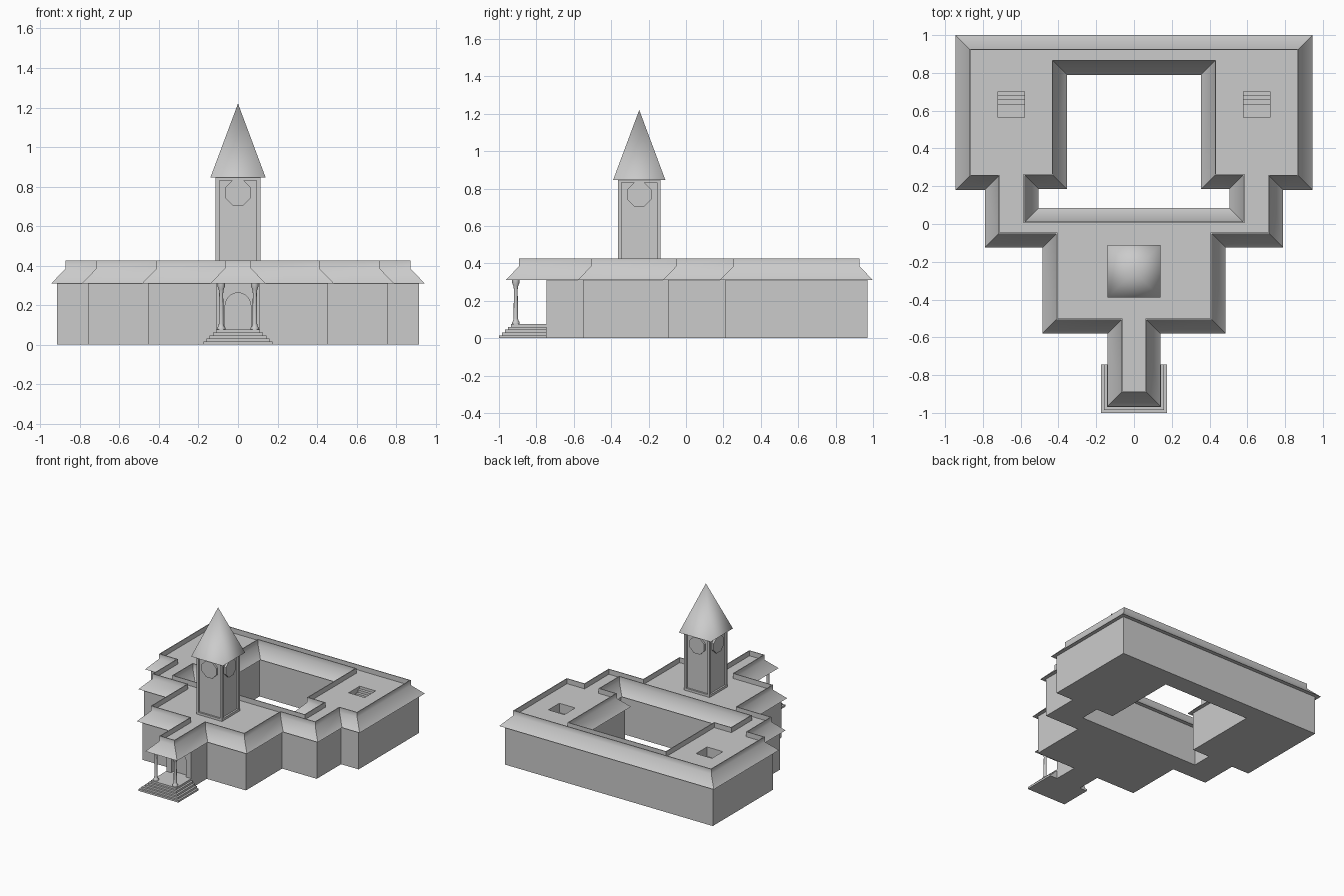
import bpy, bmesh
from math import sin, cos, pi, radians
from mathutils import Matrix, Vector

if "Cube" in bpy.data.objects:
    bpy.data.objects.remove(bpy.data.objects["Cube"])


def finish(name, bm, smooth=None):
    bmesh.ops.recalc_face_normals(bm, faces=bm.faces)
    me = bpy.data.meshes.new(name)
    bm.to_mesh(me)
    bm.free()
    ob = bpy.data.objects.new(name, me)
    bpy.context.collection.objects.link(ob)
    if smooth:
        bpy.ops.object.select_all(action='DESELECT')
        ob.select_set(True)
        bpy.context.view_layer.objects.active = ob
        bpy.ops.object.shade_smooth_by_angle(angle=radians(smooth))
    return ob


def mirrored(half):
    return half + [(-x, y) for x, y in reversed(half)]


def inset(poly, d):
    # move every edge of a right-angled counter-clockwise outline inward by d
    out = []
    n = len(poly)
    for i in range(n):
        a, p, b = (Vector(poly[j % n]) for j in (i - 1, i, i + 1))
        e1, e2 = (p - a).normalized(), (b - p).normalized()
        out.append((p.x - d * (e1.y + e2.y), p.y + d * (e1.x + e2.x)))
    return out


def rect(x, y, hx, hy):
    return [(x - hx, y - hy), (x + hx, y - hy), (x + hx, y + hy), (x - hx, y + hy)]


def ngon(x, y, r, n, turn=0.0):
    return [(x + r * cos(2 * pi * (i + turn) / n), y + r * sin(2 * pi * (i + turn) / n))
            for i in range(n)]


def loft(bm, sections):
    # skin a list of (outline, z); returns the vertex rings
    rings = [[bm.verts.new((x, y, z)) for x, y in poly] for poly, z in sections]
    for a, b in zip(rings, rings[1:]):
        for i in range(len(a)):
            j = (i + 1) % len(a)
            bm.faces.new((a[i], a[j], b[j], b[i]))
    return rings


def cap(bm, rings):
    # flat fill between an outer ring and any hole rings
    edges = []
    for r in rings:
        for i in range(len(r)):
            v, w = r[i], r[(i + 1) % len(r)]
            edges.append(bm.edges.get((v, w)) or bm.edges.new((v, w)))
    bmesh.ops.triangle_fill(bm, edges=edges, use_beauty=True, use_dissolve=False)


def solid(bm, sections):
    rings = loft(bm, sections)
    bm.faces.new(rings[0])
    bm.faces.new(rings[-1])


EAVE_Z, DECK_Z, TOP_Z = 0.31, 0.385, 0.425
eave = mirrored([(0.14, -0.965), (0.14, -0.58), (0.485, -0.58), (0.485, -0.125),
                 (0.79, -0.125), (0.79, 0.18), (0.945, 0.18), (0.945, 1.0)])
court = mirrored([(0.505, 0.085), (0.505, 0.185), (0.355, 0.185), (0.355, 0.79)])
wall = inset(eave, 0.03)
wall[0], wall[-1] = (0.11, -0.745), (-0.11, -0.745)

# walls around the courtyard
bm = bmesh.new()
outer = loft(bm, [(wall, 0), (wall, EAVE_Z)])
inner = loft(bm, [(inset(court, -0.03), 0), (inset(court, -0.03), EAVE_Z)])
cap(bm, [outer[0], inner[0]])
cap(bm, [outer[1], inner[1]])
walls = finish("walls", bm)

# arched door recess
bm = bmesh.new()
arch = [(-0.065, 0.076), (0.065, 0.076)] + \
       [(0.065 * cos(pi * i / 12), 0.197 + 0.065 * sin(pi * i / 12)) for i in range(13)]
solid(bm, [(arch, -0.03), (arch, 0.03)])
bm.transform(Matrix.Translation((0, -0.745, 0)) @ Matrix.Rotation(pi / 2, 4, 'X'))
cutter = finish("door_cutter", bm)
cutter.hide_render = True
cutter.hide_set(True)
mod = walls.modifiers.new("door", 'BOOLEAN')
mod.operation = 'DIFFERENCE'
mod.object = cutter

# roof: soffit, sloped eaves, parapet and deck with two stair openings
pits = [rect(s * 0.65, 0.633, 0.07, 0.069) for s in (-1, 1)]
bm = bmesh.new()
deck = []
for poly, s in ((eave, 1), (court, -1)):
    deck.append(loft(bm, [(inset(poly, s * d), z) for d, z in (
        (0.03, EAVE_Z), (0.0, EAVE_Z), (0.073, DECK_Z), (0.073, TOP_Z),
        (0.079, TOP_Z), (0.079, DECK_Z))])[-1])
for p in pits:
    rings = loft(bm, [(p, DECK_Z - 0.13), (p, DECK_Z)])
    bm.faces.new(rings[0])
    deck.append(rings[1])
cap(bm, deck)
finish("roof", bm, 50)

# roof stairs going down inside the openings
bm = bmesh.new()
for s in (-1, 1):
    for i in range(6):
        step = rect(s * 0.65, 0.69 - i * 0.023, 0.07, 0.0115)
        solid(bm, [(step, DECK_Z - 0.13), (step, DECK_Z - 0.02 * (i + 1))])
finish("roof_stairs", bm)

# porch ceiling
bm = bmesh.new()
bm.faces.new([bm.verts.new((x, y, EAVE_Z)) for x, y in rect(0, -0.84, 0.11, 0.095)])
finish("porch_ceiling", bm)

# entrance steps
bm = bmesh.new()
sections = []
for i in range(5):
    d = 0.016 * i
    p = [(-0.175 + d, -1 + d), (0.175 - d, -1 + d), (0.175 - d, -0.745), (-0.175 + d, -0.745)]
    sections += [(p, 0.0152 * i), (p, 0.0152 * (i + 1))]
solid(bm, sections)
finish("entrance_steps", bm)

# porch columns
for side, s in (("left", -1), ("right", 1)):
    bm = bmesh.new()
    prof = [(0.021, 0.076), (0.021, 0.085), (0.015, 0.092), (0.012, 0.105), (0.010, 0.26),
            (0.013, 0.28), (0.019, 0.295), (0.019, EAVE_Z)]
    solid(bm, [(ngon(s * 0.085, -0.91, r, 12), z) for r, z in prof])
    finish(side + "_column", bm, 40)

# clock tower with recessed panels
TY = -0.25
bm = bmesh.new()
sq = rect(0, TY, 0.113, 0.113)
loft(bm, [(sq, DECK_Z), (sq, 0.85)])
bmesh.ops.recalc_face_normals(bm, faces=bm.faces)
bmesh.ops.inset_individual(bm, faces=bm.faces[:], thickness=0.026, depth=0)
panels = [f for f in bm.faces if all(DECK_Z + 0.01 < v.co.z < 0.84 for v in f.verts)]
ext = bmesh.ops.extrude_discrete_faces(bm, faces=panels)["faces"]
for f in ext:
    f.normal_update()
    bmesh.ops.translate(bm, verts=f.verts, vec=f.normal * -0.014)
finish("tower", bm)

# clock faces on all four sides
bm = bmesh.new()
for k in range(4):
    part = bmesh.new()
    face = ngon(0, 0, 0.07, 8, 0.5)
    solid(part, [(face, 0.095), (face, 0.114)])
    part.transform(Matrix.Translation((0, TY, 0.768)) @ Matrix.Rotation(k * pi / 2, 4, 'Z')
                   @ Matrix.Rotation(pi / 2, 4, 'X'))
    me = bpy.data.meshes.new("clock_part")
    part.to_mesh(me)
    part.free()
    bm.from_mesh(me)
    bpy.data.meshes.remove(me)
finish("clock_faces", bm)

# pyramid spire
bm = bmesh.new()
base = [bm.verts.new((x, y, 0.845)) for x, y in rect(0, TY, 0.14, 0.14)]
tip = bm.verts.new((0, TY, 1.22))
bm.faces.new(base)
for i in range(4):
    bm.faces.new((base[i], base[(i + 1) % 4], tip))
finish("spire", bm, 95)
